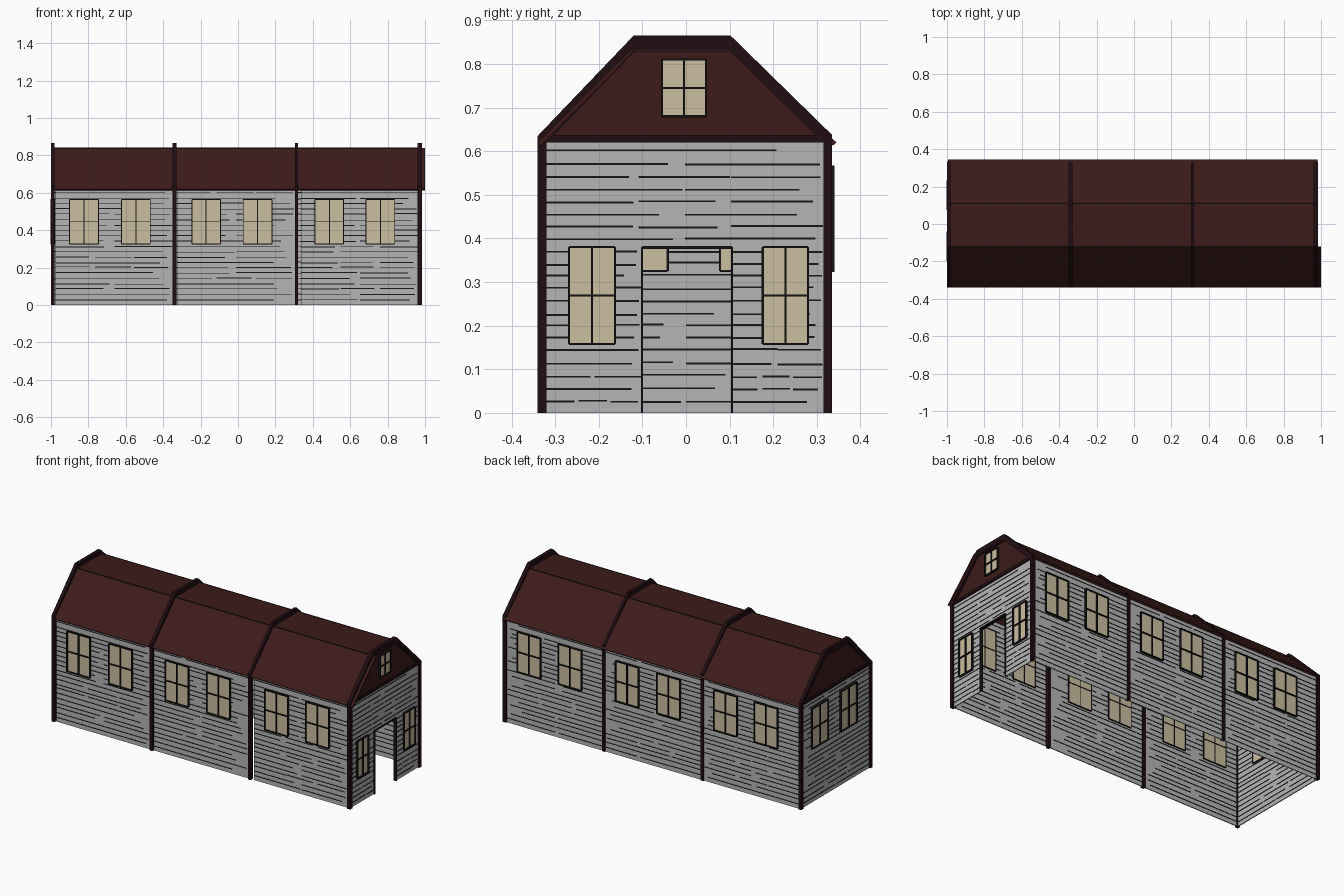
import bpy, bmesh, random

if "Cube" in bpy.data.objects:
    bpy.data.objects.remove(bpy.data.objects["Cube"])

random.seed(4)


def material(name, rgb):
    m = bpy.data.materials.new(name)
    m.diffuse_color = (*rgb, 1)
    m.use_nodes = True
    m.node_tree.nodes["Principled BSDF"].inputs["Base Color"].default_value = m.diffuse_color
    return m


GREY = material("weathered_board", (0.46, 0.46, 0.46))
ROOF = material("roof_red", (0.045, 0.011, 0.010))
TRIM = material("dark_trim", (0.014, 0.004, 0.006))
PANE = material("pane_cream", (0.60, 0.51, 0.35))
LINE = material("line_black", (0.008, 0.008, 0.008))


def finish(name, bm, mat):
    bmesh.ops.recalc_face_normals(bm, faces=bm.faces)
    me = bpy.data.meshes.new(name)
    bm.to_mesh(me)
    bm.free()
    ob = bpy.data.objects.new(name, me)
    me.materials.append(mat)
    bpy.context.collection.objects.link(ob)
    return ob


def boxes(name, mat, items):
    """One object made of boxes given as (x0, x1, y0, y1, z0, z1)."""
    bm = bmesh.new()
    for x0, x1, y0, y1, z0, z1 in items:
        vs = bmesh.ops.create_cube(bm, size=1)["verts"]
        for v in vs:
            v.co = (x0 + (v.co.x + .5) * (x1 - x0),
                    y0 + (v.co.y + .5) * (y1 - y0),
                    z0 + (v.co.z + .5) * (z1 - z0))
    return finish(name, bm, mat)


def prism(name, mat, pts, x0, x1):
    """Extrude a y-z outline along x."""
    bm = bmesh.new()
    f = bm.faces.new([bm.verts.new((x0, y, z)) for y, z in pts])
    ext = bmesh.ops.extrude_face_region(bm, geom=[f])["geom"]
    bmesh.ops.translate(bm, vec=(x1 - x0, 0, 0),
                        verts=[g for g in ext if isinstance(g, bmesh.types.BMVert)])
    return finish(name, bm, mat)


class Wall:
    """Upright wall: u runs along it, d is the distance outward from its plane."""

    def __init__(self, name, axis, pos, sign):
        self.name, self.axis, self.pos, self.sign = name, axis, pos, sign

    def box(self, u0, u1, z0, z1, d0, d1):
        a, b = sorted((self.pos + self.sign * d0, self.pos + self.sign * d1))
        if self.axis == 'y':
            return (u0, u1, a, b, z0, z1)
        return (a, b, u0, u1, z0, z1)

    def panels(self, rects):
        boxes(self.name + "_panels", GREY,
              [self.box(*r, -.003, .003) for r in rects])

    def board_lines(self, spans, door=None):
        out = []
        for i in range(1, 22):
            z = i * .0285 + random.uniform(-.003, .003)
            for u0, u1 in spans:
                if door and z < door[2] and u0 < door[1] and u1 > door[0]:
                    pieces = [(u0, door[0]), (door[1], u1)]
                else:
                    pieces = [(u0, u1)]
                for a, b in pieces:
                    n = random.randint(1, 3)
                    for k in range(n):
                        s = a + (b - a) * k / n
                        e = a + (b - a) * (k + random.uniform(.8, 1)) / n
                        zz = z + random.uniform(-.002, .002)
                        out.append(self.box(s, e, zz - .002, zz + .002, -.005, .005))
        boxes(self.name + "_board_lines", LINE, out)

    def windows(self, rects):
        panes, bars = [], []
        for u0, u1, z0, z1 in rects:
            panes.append(self.box(u0, u1, z0, z1, -.007, .007))
            um, zm, w = (u0 + u1) / 2, (z0 + z1) / 2, .0025
            for u in (u0, um, u1):
                bars.append(self.box(u - w, u + w, z0, z1, -.009, .015))
            for z in (z0, zm, z1):
                bars.append(self.box(u0, u1, z - w, z + w, -.009, .015))
        boxes(self.name + "_window_panes", PANE, panes)
        boxes(self.name + "_window_bars", LINE, bars)


TOP = .63
SZ = (.325, .565)

# front wall: three panels with a small gap after each post
front = Wall("front_wall", 'y', -.325, -1)
spans = [(-.976, -.345), (-.327, .308), (.336, .97)]
front.panels([(a, b, 0, TOP) for a, b in spans])
front.board_lines(spans)
front.windows([(x, x + .153, *SZ) for x in (-.9, -.622, -.247, .028, .412, .685)])

# back wall
back = Wall("back_wall", 'y', .325, 1)
back.panels([(-.985, .97, 0, TOP)])
back.board_lines([(-.98, -.34), (-.34, .315), (.315, .965)])
back.windows([(x, x + .153, *SZ) for x in (-.84, -.573, -.193, .08, .46, .733)])

# left end wall
left = Wall("left_wall", 'x', -.988, -1)
left.panels([(-.325, .325, 0, TOP)])
left.board_lines([(-.32, .32)])
left.windows([(-.195, -.042, *SZ), (.078, .23, *SZ)])

# right end wall with doorway
D0, D1, DH = -.10, .105, .38
right = Wall("right_wall", 'x', .97, 1)
right.panels([(-.325, D0, 0, TOP), (D1, .325, 0, TOP), (D0, D1, DH, TOP)])
right.board_lines([(-.32, .315)], door=(D0, D1, DH))
right.windows([(-.268, -.163, .158, .38), (.176, .28, .158, .38)])
boxes("door_frame", LINE, [right.box(D0 - .003, D0 + .002, 0, DH, -.01, .01),
                           right.box(D1 - .002, D1 + .003, 0, DH, -.01, .01),
                           right.box(D0, D1, DH - .004, DH + .002, -.01, .01)])

# gables and the attic window on the right end
gable = [(-.33, .62), (-.118, .835), (.105, .835), (.33, .62)]
prism("left_gable", ROOF, gable, -.991, -.985)
prism("right_gable", ROOF, gable, .967, .973)
Wall("attic", 'x', .97, 1).windows([(-.055, .046, .68, .81)])

# roof: two slopes and a flat top
prism("roof_front_slope", ROOF,
      [(-.34, .62), (-.12, .84), (-.12, .828), (-.333, .613)], -.995, 1.0)
prism("roof_flat_top", ROOF,
      [(-.12, .84), (.11, .84), (.11, .828), (-.12, .828)], -.995, .98)
prism("roof_back_slope", ROOF,
      [(.345, .62), (.11, .84), (.11, .828), (.337, .613)], -.995, .98)
boxes("roof_crease_lines", LINE, [(-.995, .98, y - .002, y + .002, .836, .8415)
                                  for y in (-.12, .11)])

# ribs: wall posts and roof beams in one arch
arch = [(-.34, 0), (-.34, .635), (-.12, .865), (.102, .865), (.335, .637), (.335, 0),
        (.315, 0), (.315, .62), (.098, .832), (-.114, .832), (-.32, .62), (-.32, 0)]
for i, (a, b) in enumerate([(-1, -.98), (-.35, -.33), (.305, .322), (.96, .983)]):
    prism(f"rib_arch_{i + 1}", TRIM, arch, a, b)

# tie beams across both ends at eave height
boxes("end_tie_beams", TRIM, [(-1, -.98, -.33, .33, .62, .637),
                              (.962, .982, -.33, .33, .62, .637)])
